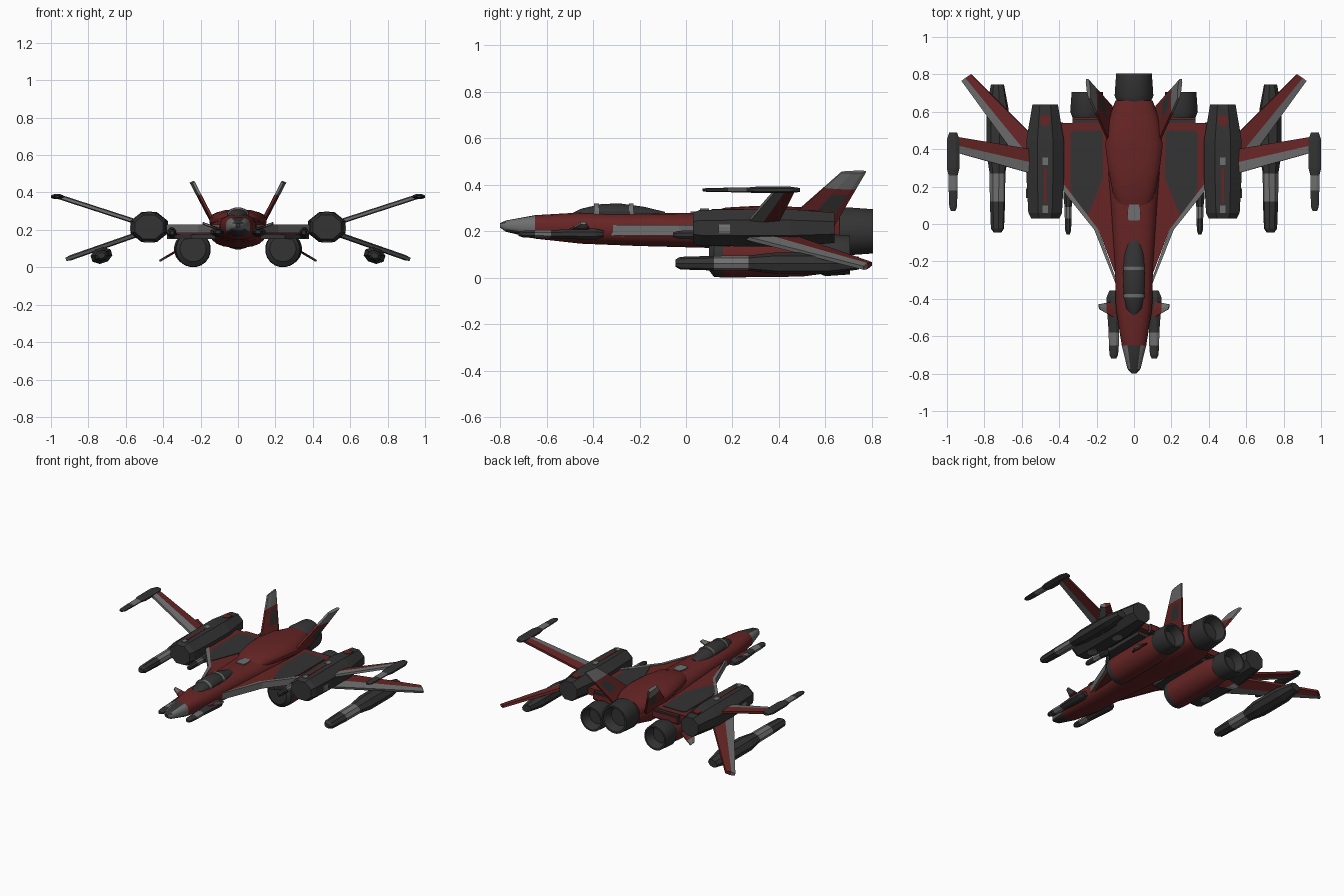
import bpy, bmesh, math
from mathutils import Vector, Matrix

if "Cube" in bpy.data.objects:
    bpy.data.objects.remove(bpy.data.objects["Cube"])


def material(name, r, g, b):
    m = bpy.data.materials.new(name)
    m.diffuse_color = (r, g, b, 1)
    m.use_nodes = True
    m.node_tree.nodes["Principled BSDF"].inputs["Base Color"].default_value = m.diffuse_color
    return m


MATS = [material("dark red", 0.135, 0.018, 0.018),
        material("charcoal", 0.033, 0.033, 0.033),
        material("mid grey", 0.16, 0.16, 0.16)]
RED, DARK, GREY = 0, 1, 2


def finish(name, bm, mirror=True, smooth=30):
    """Clean normals, smooth below the given angle, mirror across x."""
    bmesh.ops.recalc_face_normals(bm, faces=bm.faces)
    for f in bm.faces:
        f.smooth = smooth > 0
    for e in bm.edges:
        if len(e.link_faces) == 2:
            e.smooth = e.calc_face_angle(0) < math.radians(smooth)
    me = bpy.data.meshes.new(name)
    bm.to_mesh(me)
    bm.free()
    for m in MATS:
        me.materials.append(m)
    ob = bpy.data.objects.new(name, me)
    bpy.context.collection.objects.link(ob)
    if mirror:
        ob.modifiers.new("Mirror", 'MIRROR').use_mirror_merge = False
    return ob


def loft(name, rings, rule, n=8, p=2.0, mirror=True, roll=0, smooth=30):
    """Skin rings (y, cx, half_width, z_low, z_high); rule is a colour or f(centre)."""
    bm = bmesh.new()
    loops = []
    k = 1 / math.cos(math.pi / n) if n == 8 else 1
    for y, cx, w, z0, z1 in rings:
        loop = []
        for i in range(n):
            a = (i + 0.5) * math.tau / n
            c, s = math.cos(a), math.sin(a)
            x = math.copysign(abs(c) ** (2 / p), c) * k
            z = math.copysign(abs(s) ** (2 / p), s) * k
            loop.append(bm.verts.new((cx + w * x, y, (z0 + z1) / 2 + (z1 - z0) / 2 * z)))
        loops.append(loop)
    for a, b in zip(loops, loops[1:]):
        for i in range(n):
            bm.faces.new((a[i], a[(i + 1) % n], b[(i + 1) % n], b[i]))
    bm.faces.new(loops[0])
    bm.faces.new(loops[-1])
    for f in bm.faces:
        f.material_index = rule(f.calc_center_median()) if callable(rule) else rule
    if roll:
        y, cx, w, z0, z1 = rings[-1]
        bmesh.ops.rotate(bm, cent=(cx, 0, (z0 + z1) / 2), verts=bm.verts,
                         matrix=Matrix.Rotation(math.radians(roll), 3, 'Y'))
    return finish(name, bm, mirror, smooth)


def prism(name, pts, z0, z1, colour, mirror=True):
    """Flat plate from a top-view outline."""
    bm = bmesh.new()
    f = bm.faces.new([bm.verts.new((x, y, z0)) for x, y in pts])
    ext = bmesh.ops.extrude_face_region(bm, geom=[f])["geom"]
    bmesh.ops.translate(bm, vec=(0, 0, z1 - z0), verts=[v for v in ext if isinstance(v, bmesh.types.BMVert)])
    for f in bm.faces:
        f.material_index = colour
    return finish(name, bm, mirror, 0)


def wing(name, root_le, root_te, tip_le, tip_te, thick, chords, spans, rule):
    """Panelled wing; rule(chord, span) at each cell centre gives its colour."""
    a, b, c, d = map(Vector, (root_le, root_te, tip_le, tip_te))
    nrm = (b - a).cross(c - a).normalized() * thick / 2
    bm = bmesh.new()
    sides = [[[bm.verts.new(a.lerp(b, u).lerp(c.lerp(d, u), v) + s * nrm * (0.6 if u in (0, 1) else 1))
               for u in chords] for v in spans] for s in (1, -1)]
    nu, nv = len(chords), len(spans)

    def cell(vs, i, j):
        f = bm.faces.new(vs)
        f.material_index = rule((chords[i] + chords[i + 1]) / 2, (spans[j] + spans[j + 1]) / 2)
    t, l = sides
    for j in range(nv - 1):
        for i in range(nu - 1):
            for g in sides:
                cell((g[j][i], g[j][i + 1], g[j + 1][i + 1], g[j + 1][i]), i, j)
        for i, ci in ((0, 0), (nu - 1, nu - 2)):
            cell((t[j][i], t[j + 1][i], l[j + 1][i], l[j][i]), ci, j)
    for i in range(nu - 1):
        for j, cj in ((0, 0), (nv - 1, nv - 2)):
            cell((t[j][i], t[j][i + 1], l[j][i + 1], l[j][i]), i, cj)
    return finish(name, bm, True, 0)


# Fuselage with painted nose
def nose_paint(c):
    if c.y > -0.65:
        return RED
    return DARK if c.z < 0.2 or (abs(c.x) < 0.02 and c.z > 0.22) else GREY


loft("fuselage", [(-0.80, 0, .012, .215, .235), (-0.775, 0, .035, .198, .247), (-0.65, 0, .066, .168, .270),
                  (-0.45, 0, .098, .146, .282), (-0.2, 0, .104, .136, .280), (0.1, 0, .125, .128, .280),
                  (0.35, 0, .15, .105, .275), (0.55, 0, .145, .105, .27), (0.66, 0, .10, .12, .26)],
     nose_paint, n=20, p=2.5, mirror=False)
loft("spine", [(0.09, 0, .085, .2, .277), (0.17, 0, .115, .2, .303), (0.3, 0, .14, .2, .310),
               (0.42, 0, .155, .19, .308), (0.55, 0, .14, .17, .302), (0.66, 0, .10, .13, .290)],
     RED, n=20, p=2.4, mirror=False)
prism("spine_hatch", [(-.03, .02), (.03, .02), (.035, .06), (.025, .105), (-.025, .105), (-.035, .06)],
      .277, .286, GREY, False)

# Canopy and its frames
loft("canopy", [(-.49, 0, .015, .255, .278), (-.45, 0, .042, .25, .298), (-.36, 0, .058, .24, .319),
                (-.28, 0, .060, .24, .320), (-.18, 0, .054, .24, .306), (-.09, 0, .035, .24, .284)],
     DARK, n=16, mirror=False)
for i, y in enumerate((-.385, -.235)):
    loft(f"canopy_frame_{i}", [(y - .01, 0, .057, .24, .320), (y + .01, 0, .060, .24, .321)], GREY, n=16, mirror=False)

# Delta centre wing: red slab, grey leading strip, dark panel, rear sill
prism("centre_wing", [(0, -.32), (.08, -.32), (.19, -.03), (.35, .18), (.40, .24), (.40, .54), (0, .54)], .175, .224, RED)
prism("leading_strip", [(.08, -.34), (.098, -.32), (.213, -.03), (.39, .19), (.39, .23), (.35, .18), (.19, -.03)],
      .183, .228, GREY)
prism("wing_panel", [(.165, .25), (.24, .06), (.265, .06), (.325, .14), (.34, .2), (.34, .485), (.32, .5), (.17, .5)],
      .222, .228, DARK)
prism("belly_plate", [(.12, .05), (.25, .05), (.38, .2), (.38, .5), (.12, .5)], .15, .176, DARK)
prism("rear_sill", [(0, .53), (.33, .53), (.33, .56), (0, .56)], .16, .22, DARK)
prism("rear_trim", [(0, .555), (.33, .555), (.33, .57), (0, .57)], .17, .21, RED)

# Engines: two under-slung pods and three hollow nozzles
loft("engine_pod", [(.10, .24, .07, .03, .17), (.12, .24, .092, .003, .187), (.16, .24, .095, 0, .19),
                    (.5, .24, .095, .004, .19), (.58, .245, .08, .015, .175)],
     lambda c: DARK if c.y < .15 else RED, n=20)


def nozzle(name, cx, cz, r, y0, y1, mirror):
    prof = [(y0, .85), (y0 + .035, 1), (y1, .92), (y1, .8), (y1 - .06, .6)]
    loft(name, [(y, cx, r * k, cz - r * k, cz + r * k) for y, k in prof], DARK, n=20, mirror=mirror)


nozzle("main_nozzle", 0, .2, .105, .65, .805, False)
nozzle("side_nozzle", .25, .098, .092, .565, .705, True)

# Octagonal side pods with their top and flank patches
loft("side_pod", [(.03, .475, .075, .15, .28), (.06, .475, .09, .138, .292), (.25, .475, .1, .135, .295),
                  (.45, .475, .1, .135, .295), (.64, .475, .068, .15, .28)], DARK, smooth=0)
for nm, y0, y1, col in (("front", .06, .10, GREY), ("middle", .315, .355, GREY)):
    prism(f"pod_patch_{nm}", [(.46, y0), (.49, y0), (.49, y1), (.46, y1)], .289, .2975, col)
prism("pod_patch_rear", [(.45, .54), (.465, .525), (.485, .525), (.5, .54), (.5, .58), (.45, .58)], .282, .2915, RED)
prism("pod_red_strip", [(.468, .11), (.482, .11), (.482, .30), (.468, .30)], .289, .2965, RED)
loft("pod_side_patch", [(.14, .572, .006, .19, .23), (.19, .572, .006, .19, .23)], GREY, smooth=0)
for i, y in enumerate((.15, .4)):
    prism(f"pod_under_patch_{i}", [(.475 + .03 * math.cos(a * math.pi / 4), y + .04 * math.sin(a * math.pi / 4))
                                   for a in range(8)], .132, .138, GREY)


# Guns, wingtip launchers and missiles: dark body, grey collar, dark tip
def gun(name, x, z, y, w, h, roll=0):
    """y = tip, collar start, collar end, full width start, rear taper, rear."""
    col = lambda c: GREY if y[1] < c.y < y[2] else DARK
    sizes = [(y[0], .35), (y[0] + .02, .6), (y[1], .7), (y[2], .72), (y[3], 1), (y[4], 1), (y[5], .6)]
    loft(name, [(yy, x, w * k, z - h * k, z + h * k) for yy, k in sizes], col, roll=roll, smooth=0)


gun("nose_gun", .108, .188, (-.72, -.65, -.58, -.43, -.39, -.355), .038, .024)
gun("wing_gun", .352, .185, (-.055, .03, .09, .15, .25, .3), .026, .028)
gun("tip_launcher", .967, .378, (.07, .18, .26, .30, .45, .49), .034, .014)
gun("wing_missile", .73, .063, (-.045, .12, .27, .38, .62, .745), .056, .04, roll=18)


# Wings, tail fins, canards and ventral fins
strip = lambda u, v: GREY if u < .45 else RED
wing("upper_wing", (.55, .27, .245), (.55, .40, .245), (.96, .385, .378), (.96, .468, .378), .026,
     (0, .45, 1), (0, 1), strip)
wing("lower_wing", (.54, .24, .175), (.54, .47, .175), (.92, .765, .042), (.87, .80, .06), .028,
     (0, .45, 1), (0, 1), strip)
wing("tail_fin", (.125, .42, .235), (.12, .63, .21), (.238, .67, .455), (.25, .775, .457), .022,
     (0, .4, .85, 1), (0, .3, .6, .7, 1),
     lambda u, v: GREY if v > .7 else DARK if .4 < u < .85 and .3 < v < .6 else RED)
wing("canard", (.09, -.51, .20), (.09, -.41, .20), (.185, -.455, .235), (.19, -.43, .235), .014,
     (0, .5, 1), (0, .6, 1), lambda u, v: GREY if v > .6 else RED)
wing("ventral_fin", (.29, .32, .11), (.29, .52, .11), (.415, .5, .035), (.42, .55, .035), .012,
     (0, .5, 1), (0, .75, 1), lambda u, v: GREY if v > .75 else RED)
